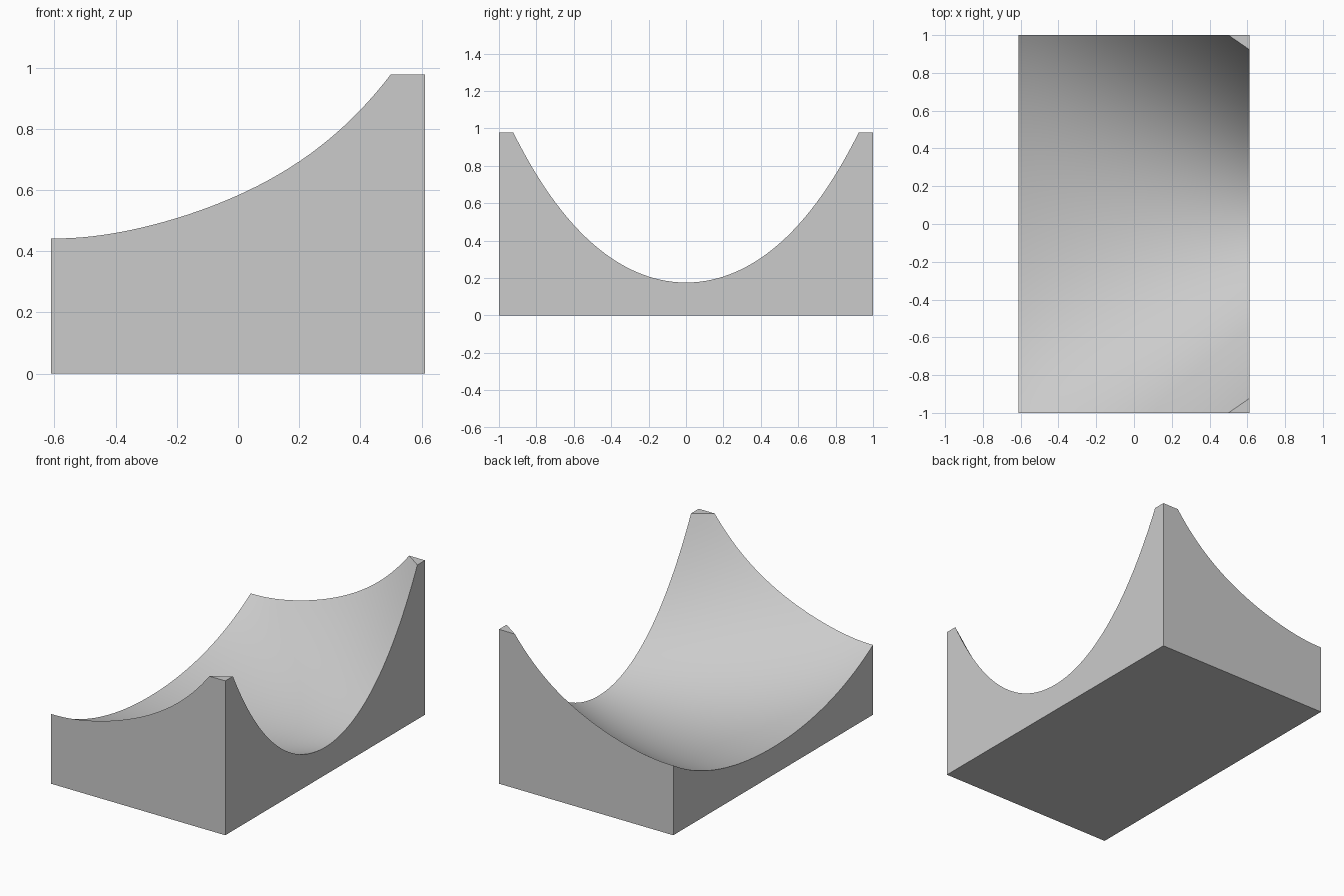
import bpy
import bmesh
import math

HALF_X, HALF_Y = 0.611, 1.0
END_FLOOR, DIP, TOP = 0.176, 0.055, 0.978

cube = bpy.data.objects.get("Cube")
if cube:
    bpy.data.objects.remove(cube, do_unlink=True)


def rim(x):
    """Height of the rim along the two long-side walls."""
    return 0.583 + 0.449 * x + 0.43 * x**2 + 0.333 * x**3 + 0.35 * x**4


def valley(x):
    """Height of the trough's centre line, sagging between its ends."""
    return END_FLOOR - DIP * (1 - (x / HALF_X) ** 2)


def hollow(x, y):
    """Height of the curved trough."""
    low = valley(x)
    return low + (rim(x) - low) * (0.82 * y**2 + 0.18 * y**4)


# Flat base grid, extruded upwards into a block
bm = bmesh.new()
bmesh.ops.create_grid(bm, x_segments=36, y_segments=60, size=1)
for v in bm.verts:
    v.co.x *= HALF_X
    v.co.y *= HALF_Y
raised = bmesh.ops.extrude_face_region(bm, geom=bm.faces[:], use_keep_orig=True)

# Trough shape on the upper side
for v in raised["geom"]:
    if isinstance(v, bmesh.types.BMVert):
        v.co.z = hollow(v.co.x, v.co.y)

# Level cut across the two tall corners
bmesh.ops.bisect_plane(bm, geom=bm.verts[:] + bm.edges[:] + bm.faces[:],
                       plane_co=(0, 0, TOP), plane_no=(0, 0, 1), clear_outer=True)
bmesh.ops.holes_fill(bm, edges=[e for e in bm.edges if e.is_boundary], sides=0)
bmesh.ops.recalc_face_normals(bm, faces=bm.faces[:])

# Merge the flat sides and base into single faces
flat = [f for f in bm.faces if f.normal.z < 0.01]
edges = {e for f in flat for e in f.edges}
bmesh.ops.dissolve_limit(bm, angle_limit=math.radians(0.5),
                         verts=list({v for f in flat for v in f.verts}), edges=list(edges))

mesh = bpy.data.meshes.new("saddle_block")
bm.to_mesh(mesh)
bm.free()
block = bpy.data.objects.new("saddle_block", mesh)
bpy.context.collection.objects.link(block)

# Plain grey material
grey = bpy.data.materials.new("light_grey")
grey.use_nodes = True
colour = (0.6, 0.6, 0.6, 1)
grey.diffuse_color = colour
grey.node_tree.nodes["Principled BSDF"].inputs["Base Color"].default_value = colour
mesh.materials.append(grey)

# Smooth trough with crisp outer edges
bpy.ops.object.select_all(action="DESELECT")
block.select_set(True)
bpy.context.view_layer.objects.active = block
bpy.ops.object.shade_smooth_by_angle(angle=math.radians(25))
